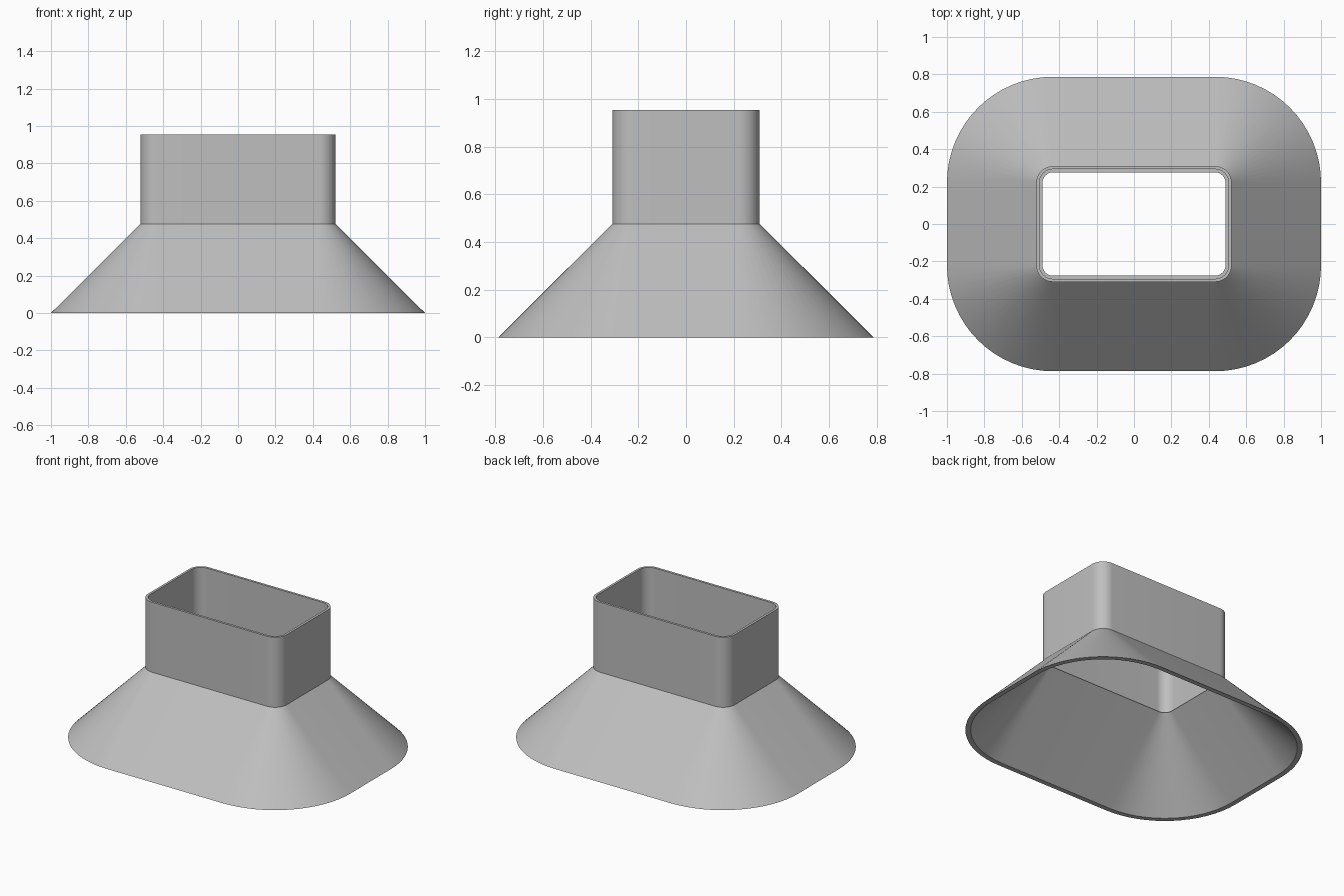
import bpy, bmesh, math

if "Cube" in bpy.data.objects:
    bpy.data.objects.remove(bpy.data.objects["Cube"])

grey = bpy.data.materials.new("plain grey")
grey.diffuse_color = (0.52, 0.52, 0.52, 1)
grey.use_nodes = True
grey.node_tree.nodes["Principled BSDF"].inputs["Base Color"].default_value = grey.diffuse_color

CX, CY = 0.434, 0.221      # corner arc centres, shared by every outline
R_NECK, R_BASE = 0.088, 0.566
Z_MID, Z_TOP = 0.477, 0.954
STEPS = 16


def outline(bm, r, z):
    """Rounded rectangle ring with corner radius r at height z."""
    ring = []
    for q, (sx, sy) in enumerate([(1, 1), (-1, 1), (-1, -1), (1, -1)]):
        for i in range(STEPS + 1):
            a = math.pi / 2 * (q + i / STEPS)
            ring.append(bm.verts.new((sx * CX + r * math.cos(a),
                                      sy * CY + r * math.sin(a), z)))
    return ring


def shell(name, sections):
    """Closed tube: bridge (radius, height) outlines in a loop."""
    bm = bmesh.new()
    rings = [outline(bm, r, z) for r, z in sections]
    for k, a in enumerate(rings):
        b = rings[(k + 1) % len(rings)]
        n = len(a)
        for i in range(n):
            j = (i + 1) % n
            bm.faces.new((a[i], a[j], b[j], b[i]))
    bmesh.ops.recalc_face_normals(bm, faces=bm.faces)
    mesh = bpy.data.meshes.new(name)
    bm.to_mesh(mesh)
    bm.free()
    mesh.materials.append(grey)
    ob = bpy.data.objects.new(name, mesh)
    bpy.context.collection.objects.link(ob)
    bpy.ops.object.select_all(action='DESELECT')
    ob.select_set(True)
    bpy.context.view_layer.objects.active = ob
    bpy.ops.object.shade_smooth_by_angle(angle=math.radians(30))


# flared skirt, its flat top leaves a small ledge inside the neck
W = 0.033
shell("flared_skirt", [(R_BASE, 0), (R_NECK, Z_MID),
                       (R_NECK - W, Z_MID), (R_BASE - W, 0)])

# straight thin-walled neck
T = 0.016
shell("neck", [(R_NECK, Z_MID), (R_NECK, Z_TOP),
               (R_NECK - T, Z_TOP), (R_NECK - T, Z_MID)])
